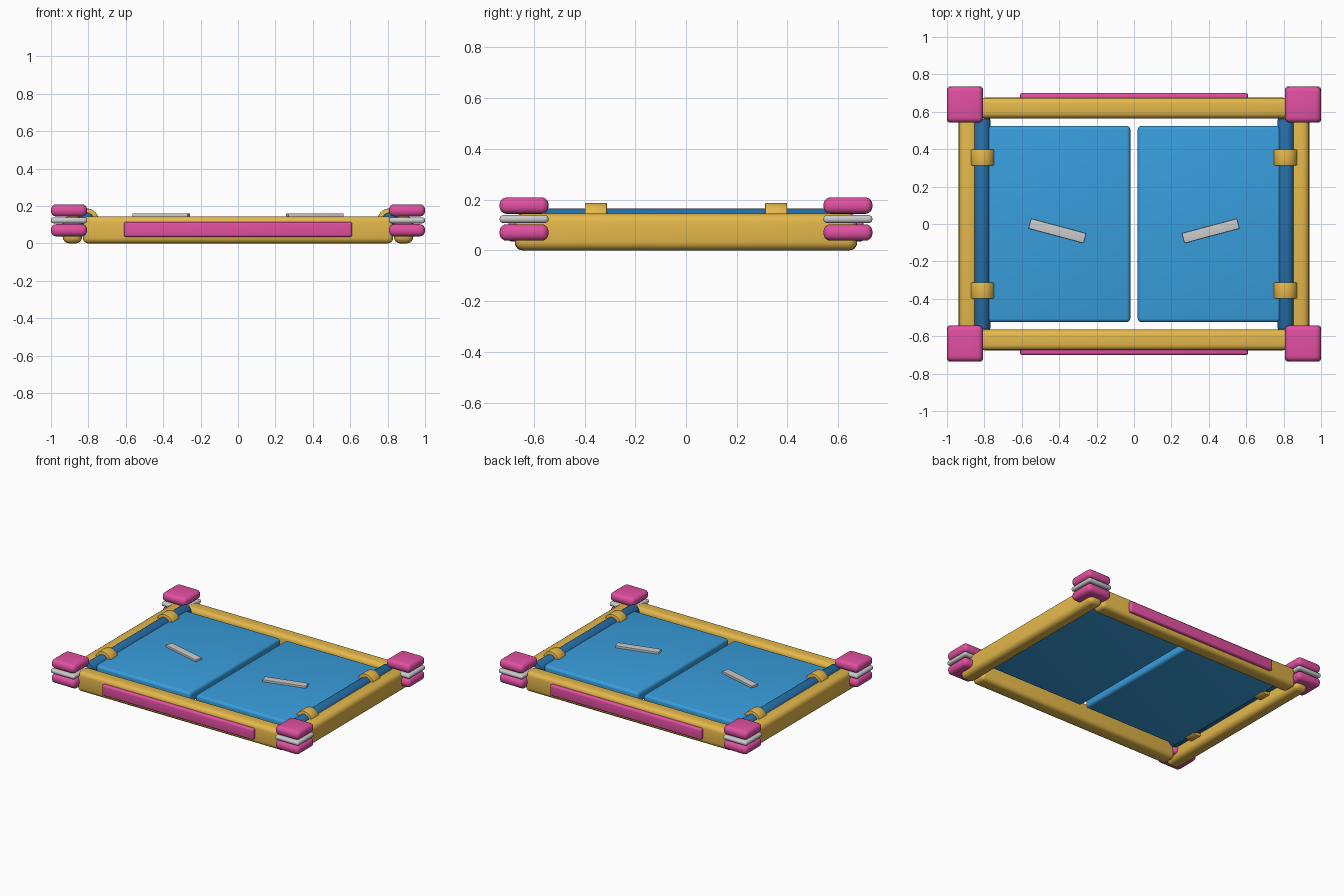
import bpy, math

if "Cube" in bpy.data.objects:
    bpy.data.objects.remove(bpy.data.objects["Cube"])


def material(name, rgb):
    m = bpy.data.materials.new(name)
    m.diffuse_color = (*rgb, 1)
    m.use_nodes = True
    m.node_tree.nodes["Principled BSDF"].inputs["Base Color"].default_value = m.diffuse_color
    return m


GOLD = material("gold", (0.78, 0.48, 0.07))
PINK = material("pink", (0.76, 0.08, 0.36))
BLUE = material("blue", (0.04, 0.34, 0.72))
DEEP = material("deep_blue", (0.02, 0.16, 0.40))
PALE = material("pale", (0.75, 0.75, 0.75))


def finish(ob, name, mat, bevel, segments=4):
    ob.name = name
    ob.data.materials.append(mat)
    if bevel:
        mod = ob.modifiers.new("round", "BEVEL")
        mod.width, mod.segments = bevel, segments
        mod.limit_method = "ANGLE"
        bpy.ops.object.modifier_apply(modifier=mod.name)
    bpy.ops.object.shade_smooth_by_angle(angle=math.radians(35))
    return ob


def box(name, x, y, z, mat, bevel, turn=0):
    """Rounded box from (min, max) ranges."""
    loc = [(a + b) / 2 for a, b in (x, y, z)]
    bpy.ops.mesh.primitive_cube_add(size=1, location=loc)
    ob = bpy.context.object
    ob.scale = [abs(b - a) for a, b in (x, y, z)]
    bpy.ops.object.transform_apply(location=False, rotation=False, scale=True)
    ob.rotation_euler.z = turn
    return finish(ob, name, mat, bevel)


def rod(name, x, y, z, r, length, mat, bevel):
    """Cylinder lying along y."""
    bpy.ops.mesh.primitive_cylinder_add(vertices=32, radius=r, depth=length,
                                        location=(x, y, z), rotation=(math.pi / 2, 0, 0))
    return finish(bpy.context.object, name, mat, bevel, 2)


def span(s, a, b):
    return tuple(sorted((s * a, s * b)))


# front and back rails with their padded strips
for s, end in ((-1, "front"), (1, "back")):
    box(end + "_rail", (-0.83, 0.83), span(s, 0.565, 0.675), (0, 0.145), GOLD, 0.03)
    box(end + "_strip", (-0.61, 0.61), span(s, 0.65, 0.7), (0.035, 0.115), PINK, 0.012)

for s, side in ((-1, "left"), (1, "right")):
    # side rail, hinge rod and its two collars
    box(side + "_rail", span(s, 0.833, 0.937), (-0.675, 0.675), (0, 0.145), GOLD, 0.035)
    rod(side + "_hinge_rod", s * 0.812, 0, 0.122, 0.044, 1.13, DEEP, 0.008)
    for t, end in ((-1, "front"), (1, "back")):
        rod(f"{side}_{end}_collar", s * 0.81, t * 0.355, 0.122, 0.065, 0.087, GOLD, 0.004)
    # panel and slanted handle
    box(side + "_panel", span(s, 0.02, 0.80), (-0.525, 0.525), (0.068, 0.145), BLUE, 0.02)
    box(side + "_handle", (s * 0.41 - 0.1525, s * 0.41 + 0.1525), (-0.0645, -0.0095),
        (0.135, 0.16), PALE, 0.003, s * math.radians(15))
    # stacked corner bumpers
    for t, end in ((-1, "front"), (1, "back")):
        for part, z, mat, bev in (("lower_bumper", (0.038, 0.103), PINK, 0.028),
                                  ("spacer", (0.108, 0.139), PALE, 0.014),
                                  ("upper_bumper", (0.144, 0.209), PINK, 0.028)):
            box(f"{side}_{end}_{part}", span(s, 0.807, 1.0), span(t, 0.542, 0.735),
                z, mat, bev)
